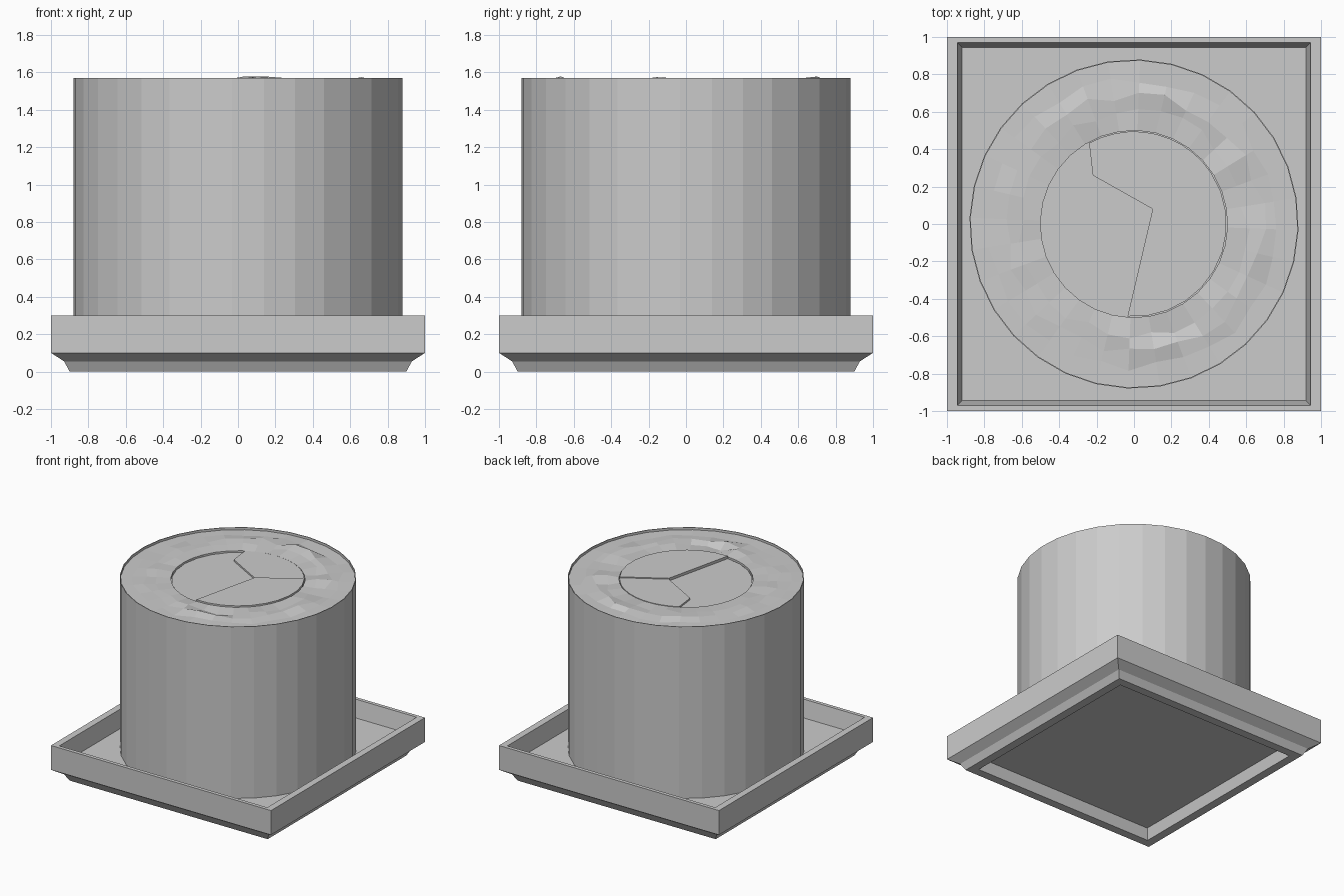
import bpy, bmesh, random
from math import cos, sin, radians, pi, atan2

random.seed(4)

cube = bpy.data.objects.get("Cube")
if cube:
    bpy.data.objects.remove(cube, do_unlink=True)

# One plain grey for everything
grey = bpy.data.materials.new("plain_grey")
grey.use_nodes = True
colour = (0.6, 0.6, 0.6, 1)
grey.diffuse_color = colour
grey.node_tree.nodes["Principled BSDF"].inputs["Base Color"].default_value = colour


def loft(name, loops, cap_start=True, cap_end=True):
    """Join closed loops of points, all with the same count, into a mesh."""
    bm = bmesh.new()
    rows = [[bm.verts.new(p) for p in loop] for loop in loops]
    n = len(rows[0])
    for a, b in zip(rows, rows[1:]):
        for i in range(n):
            j = (i + 1) % n
            bm.faces.new((a[i], a[j], b[j], b[i]))
    if cap_start:
        bm.faces.new(rows[0][::-1])
    if cap_end:
        bm.faces.new(rows[-1])
    mesh = bpy.data.meshes.new(name)
    bm.to_mesh(mesh)
    bm.free()
    mesh.materials.append(grey)
    obj = bpy.data.objects.new(name, mesh)
    bpy.context.collection.objects.link(obj)
    return obj


def rectangle(hx, hy, z):
    return [(-hx, -hy, z), (hx, -hy, z), (hx, hy, z), (-hx, hy, z)]


SIDES = 32
ANGLES = [radians(9.1) + 2 * pi * i / SIDES for i in range(SIDES)]


def circle(r, z):
    return [(r * cos(a), r * sin(a), z) for a in ANGLES]


# Square tray with a stepped foot, hollow underside and raised rim
loft("tray", [rectangle(*s) for s in (
    (0.81, 0.81, 0.09), (0.83, 0.83, 0), (0.9, 0.9, 0), (0.93, 0.93, 0.055),
    (1, 1, 0.1), (1, 1, 0.3), (0.945, 0.97, 0.3), (0.92, 0.945, 0.16))])

# Faceted drum with a thin lip and a shallow sunk top
loft("drum", [circle(0.88, 0.15), circle(0.88, 1.57), circle(0.874, 1.57),
              circle(0.874, 1.545), circle(0.5, 1.535)])


# Rough ring of broken ground, strongest at the back right and front right
def rough(r, z, amount):
    points = []
    for a in ANGLES:
        strength = 1 if cos(a) > -0.4 else 0.4
        rr = r + random.uniform(-0.025, 0.025)
        zz = z + amount * strength * random.uniform(-1, 1)
        points.append((rr * cos(a), rr * sin(a), zz))
    return points


loft("rough_ring", [circle(0.874, 1.551), rough(0.77, 1.553, 0.006),
                    rough(0.69, 1.56, 0.018), rough(0.6, 1.557, 0.016),
                    circle(0.5, 1.553), circle(0.5, 1.535)],
     cap_start=False, cap_end=False)


# Cracked centre plate: three shards at slightly different heights
def shard(name, start, end, crack, z):
    arc = [radians(start + (end - start) * i / 10) for i in range(11)]
    outline = [(0.495 * cos(a), 0.495 * sin(a)) for a in arc] + crack
    loft(name, [[(x, y, h) for x, y in outline] for h in (1.53, z)])


centre = (0.1, 0.08)
bend = (-0.22, 0.26)
shard("shard_left", 119, 266, [centre, bend], 1.541)
shard("shard_front", -94, 33, [centre], 1.563)
shard("shard_back", 33, 119, [bend, centre], 1.555)
